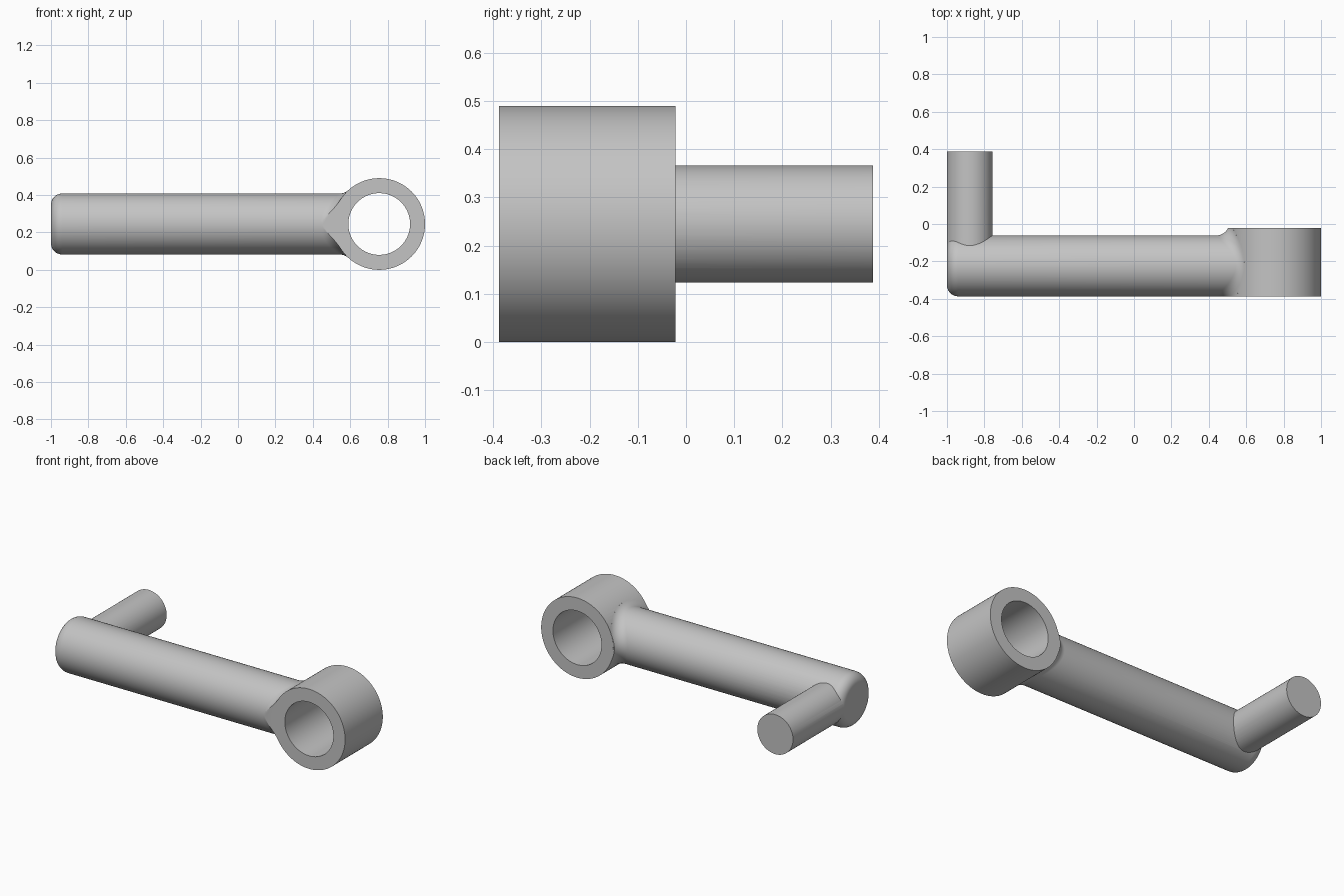
import bpy, bmesh, math
from mathutils import Vector

cube = bpy.data.objects.get("Cube")
if cube:
    bpy.data.objects.remove(cube, do_unlink=True)

SIDES = 96
MID_Z = 0.245
ARM_Y, ARM_R = -0.224, 0.163
HUB_X, HUB_R, BORE_R = 0.755, 0.245, 0.165
HUB_FRONT, HUB_BACK = -0.388, -0.022
EDGE, FILLET = 0.06, 0.07

grey = bpy.data.materials.new("plain grey")
grey.use_nodes = True
grey.diffuse_color = (0.55, 0.55, 0.55, 1)
grey.node_tree.nodes["Principled BSDF"].inputs["Base Color"].default_value = grey.diffuse_color


def finish(name, bm):
    bmesh.ops.recalc_face_normals(bm, faces=bm.faces)
    mesh = bpy.data.meshes.new(name)
    bm.to_mesh(mesh)
    bm.free()
    mesh.materials.append(grey)
    ob = bpy.data.objects.new(name, mesh)
    bpy.context.collection.objects.link(ob)
    return ob


def loft(loops):
    """Closed solid through a list of point loops."""
    bm = bmesh.new()
    rows = [[bm.verts.new(p) for p in loop] for loop in loops]
    for a, b in zip(rows, rows[1:]):
        for i in range(SIDES):
            j = (i + 1) % SIDES
            bm.faces.new((a[i], a[j], b[j], b[i]))
    bm.faces.new(rows[0])
    bm.faces.new(rows[-1])
    return bm


ANGLES = [2 * math.pi * i / SIDES for i in range(SIDES)]


def cylinder_y(name, x, radius, y0, y1):
    """Cylinder lying along y."""
    return finish(name, loft([[(x + radius * math.cos(a), y, MID_Z + radius * math.sin(a))
                               for a in ANGLES] for y in (y0, y1)]))


def arm_circle(x, radius):
    return [(x, ARM_Y + radius * math.cos(a), MID_Z + radius * math.sin(a)) for a in ANGLES]


def fillet_point(a, t):
    """Point on the rolling-ball blend between arm and hub, t from 0 (arm) to 1 (hub)."""
    reach = ARM_R + FILLET
    dy, dz = reach * math.cos(a), reach * math.sin(a)
    dx = -math.sqrt((HUB_R + FILLET) ** 2 - dz ** 2)
    to_arm = Vector((0, -math.cos(a), -math.sin(a)))
    to_hub = Vector((-dx, 0, -dz)).normalized()
    centre = Vector((HUB_X + dx, ARM_Y + dy, MID_Z + dz))
    return centre + FILLET * to_arm.slerp(to_hub, t)


# Arm: rounded free end, straight bar, blend into the hub
loops = []
for k in range(9):
    a = k / 8 * math.pi / 2
    loops.append(arm_circle(-1 + EDGE * (1 - math.sin(a)), ARM_R - EDGE * (1 - math.cos(a))))
loops.reverse()
loops = loops[::-1] if loops[0][0][0] < loops[-1][0][0] else loops
loops.sort(key=lambda loop: loop[0][0])
for k in range(11):
    loops.append([fillet_point(a, k / 10) for a in ANGLES])
loops.append(arm_circle(HUB_X - 0.05, ARM_R * 0.9))
bm = loft(loops)

# Trim the blend level with the hub faces
for y, side in ((HUB_BACK - 0.0003, 1), (HUB_FRONT + 0.0003, -1)):
    cut = bmesh.ops.bisect_plane(bm, geom=bm.verts[:] + bm.edges[:] + bm.faces[:],
                                 plane_co=(0, y, 0), plane_no=(0, side, 0), clear_outer=True)
    edges = [e for e in cut["geom_cut"] if isinstance(e, bmesh.types.BMEdge) and e.is_boundary]
    if edges:
        bmesh.ops.holes_fill(bm, edges=edges, sides=0)
arm = finish("crank_arm", bm)

# Hub, handle peg and bore
hub = cylinder_y("hub", HUB_X, HUB_R, HUB_FRONT, HUB_BACK)
peg = cylinder_y("handle_peg", -0.878, 0.1215, ARM_Y, 0.388)
bore = cylinder_y("bore_cutter", HUB_X, BORE_R, HUB_FRONT - 0.1, HUB_BACK + 0.1)

for tool, operation in ((hub, "UNION"), (peg, "UNION"), (bore, "DIFFERENCE")):
    mod = arm.modifiers.new(tool.name, "BOOLEAN")
    mod.object, mod.operation, mod.solver = tool, operation, "EXACT"
    bpy.ops.object.select_all(action="DESELECT")
    arm.select_set(True)
    bpy.context.view_layer.objects.active = arm
    bpy.ops.object.modifier_apply(modifier=mod.name)
    bpy.data.objects.remove(tool, do_unlink=True)

bpy.ops.object.shade_smooth_by_angle(angle=math.radians(30))
